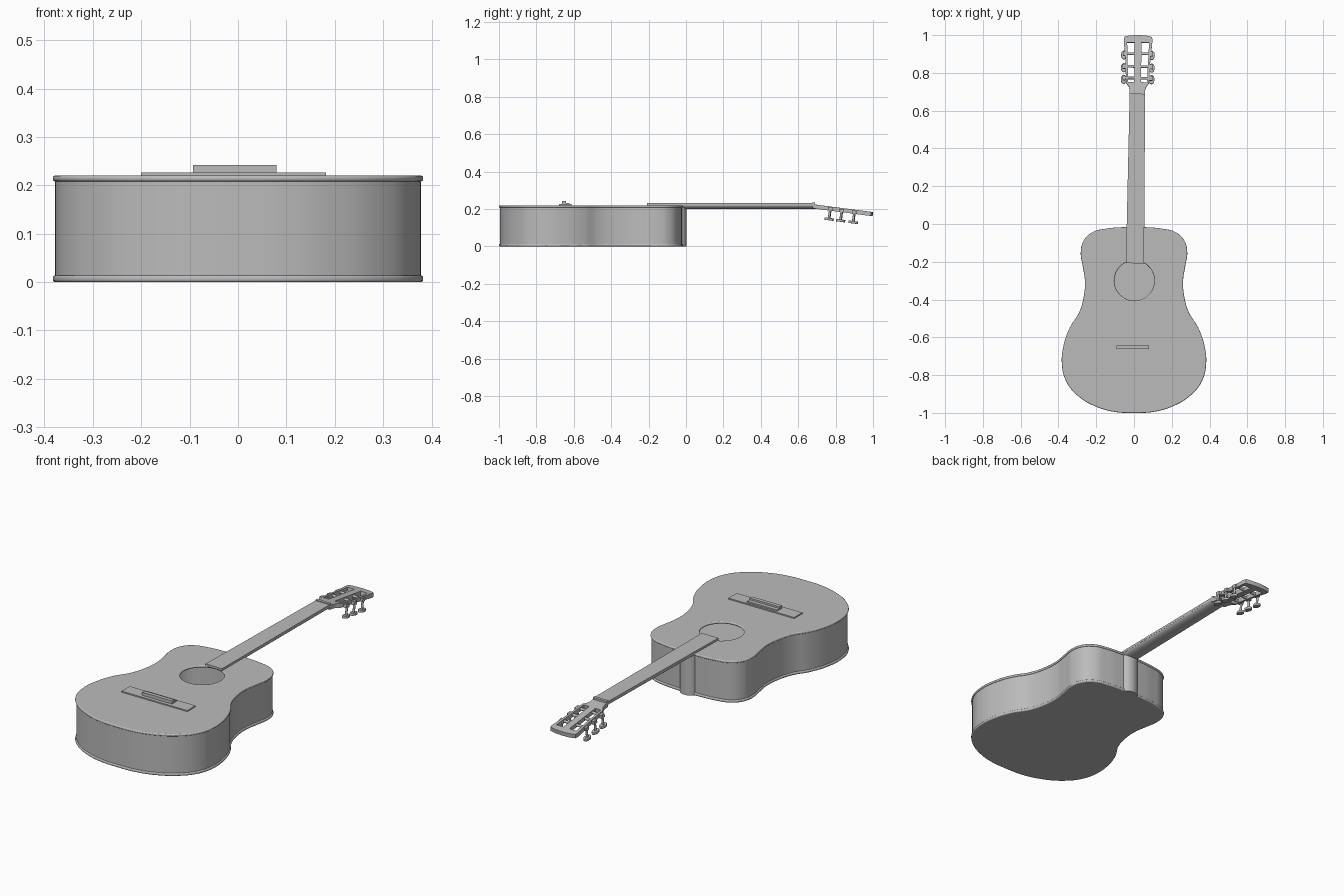
import bpy, bmesh, math
from mathutils import Matrix, Vector

if "Cube" in bpy.data.objects:
    bpy.data.objects.remove(bpy.data.objects["Cube"], do_unlink=True)

grey = bpy.data.materials.new("plain grey")
grey.use_nodes = True
COLOUR = (0.5, 0.5, 0.5, 1)
grey.diffuse_color = COLOUR
grey.node_tree.nodes["Principled BSDF"].inputs["Base Color"].default_value = COLOUR

TURN = -0.0145    # slight sideways lean of the neck
TILT = -0.13      # backward tilt of the headstock
NECK = Matrix.Translation((0.008, 0, 0)) @ Matrix.Rotation(TURN, 4, 'Z')
HEAD = (Matrix.Translation((0.018, 0.69, 0.213)) @ Matrix.Rotation(TURN, 4, 'Z')
        @ Matrix.Rotation(TILT, 4, 'X'))


def smooth(obj):
    bpy.ops.object.select_all(action='DESELECT')
    obj.select_set(True)
    bpy.context.view_layer.objects.active = obj
    bpy.ops.object.shade_smooth_by_angle(angle=math.radians(35))


def plate(name, loops, z0, z1, bevel=0.0, matrix=Matrix()):
    """Flat slab from (points, curved) loops; the inner loops become holes."""
    curve = bpy.data.curves.new(name, 'CURVE')
    curve.dimensions, curve.fill_mode = '2D', 'BOTH'
    curve.resolution_u = 8
    curve.extrude = (z1 - z0) / 2 - bevel
    curve.bevel_depth, curve.bevel_resolution = bevel, 2
    for points, curved in loops:
        spline = curve.splines.new('BEZIER' if curved else 'POLY')
        knots = spline.bezier_points if curved else spline.points
        knots.add(len(points) - 1)
        for knot, (x, y) in zip(knots, points):
            if curved:
                knot.co = (x, y, 0)
                knot.handle_left_type = knot.handle_right_type = 'AUTO'
            else:
                knot.co = (x, y, 0, 1)
        spline.use_cyclic_u = True
    curve.materials.append(grey)
    obj = bpy.data.objects.new(name, curve)
    bpy.context.collection.objects.link(obj)
    obj.matrix_world = matrix @ Matrix.Translation((0, 0, (z0 + z1) / 2))
    bpy.ops.object.select_all(action='DESELECT')
    obj.select_set(True)
    bpy.context.view_layer.objects.active = obj
    bpy.ops.object.convert(target='MESH')
    obj = bpy.context.object
    smooth(obj)
    return obj


def mesh_object(name, bm, matrix=Matrix()):
    bmesh.ops.recalc_face_normals(bm, faces=bm.faces)
    mesh = bpy.data.meshes.new(name)
    bm.to_mesh(mesh)
    bm.free()
    mesh.materials.append(grey)
    obj = bpy.data.objects.new(name, mesh)
    bpy.context.collection.objects.link(obj)
    obj.matrix_world = matrix
    smooth(obj)
    return obj


def box(name, low, high, matrix=Matrix()):
    low, high = Vector(low), Vector(high)
    bm = bmesh.new()
    bmesh.ops.create_cube(bm, size=1)
    bmesh.ops.scale(bm, vec=high - low, verts=bm.verts)
    bmesh.ops.translate(bm, vec=(low + high) / 2, verts=bm.verts)
    return mesh_object(name, bm, matrix)


def rod(name, start, end, radius, matrix=Matrix()):
    start, end = Vector(start), Vector(end)
    axis = end - start
    bm = bmesh.new()
    bmesh.ops.create_cone(bm, cap_ends=True, segments=12, radius1=radius,
                          radius2=radius, depth=axis.length)
    bmesh.ops.transform(bm, verts=bm.verts, matrix=Matrix.Translation((start + end) / 2)
                        @ axis.to_track_quat('Z', 'Y').to_matrix().to_4x4())
    return mesh_object(name, bm, matrix)


def loft(name, sections, matrix=Matrix()):
    """Closed solid joining two matching rings of points."""
    bm = bmesh.new()
    a, b = [[bm.verts.new(p) for p in ring] for ring in sections]
    for i in range(len(a)):
        j = (i + 1) % len(a)
        bm.faces.new((a[i], a[j], b[j], b[i]))
    bm.faces.new(a)
    bm.faces.new(b)
    return mesh_object(name, bm, matrix)


def arc(cx, cy, rx, ry, start, end, count):
    return [(cx + rx * math.cos(t), cy + ry * math.sin(t)) for t in
            (math.radians(start + (end - start) * i / count) for i in range(count + 1))]


# Body outline, mirrored from one half
half = [(0.1, -0.99), (0.2, -0.962), (0.295, -0.905), (0.355, -0.83), (0.377, -0.74),
        (0.367, -0.64), (0.335, -0.55), (0.286, -0.47), (0.262, -0.39), (0.255, -0.3),
        (0.267, -0.22), (0.277, -0.15), (0.262, -0.09), (0.218, -0.048), (0.15, -0.03),
        (0.06, -0.022)]
outline = [(0, -0.995)] + half + [(-x, y) for x, y in reversed(half)]
inner = [(x * 0.97, -0.5 + (y + 0.5) * 0.97) for x, y in outline]
sound_hole = arc(0.002, -0.3, 0.111, 0.111, 0, 352.5, 47)

# Hollow body: back, ribs, and a top with the sound hole
plate("body_back", [(outline, True)], 0, 0.014, 0.005)
plate("body_sides", [(outline, True), (inner, True)], 0.007, 0.214)
plate("body_top", [(outline, True), (sound_hole, False)], 0.208, 0.22, 0.005)

# Heel block where the neck meets the body
heel = arc(0.006, -0.03, 0.045, 0.033, 0, 180, 16)
plate("neck_heel", [(heel, False)], 0, 0.215)

# Bridge
box("bridge_plate", (-0.2, -0.68, 0.218), (0.182, -0.612, 0.226))
box("bridge_ledge", (-0.093, -0.642, 0.224), (0.08, -0.622, 0.233))
box("bridge_saddle", (-0.093, -0.662, 0.224), (0.08, -0.642, 0.242))

# Neck with a rounded underside, and the tapered fretboard above it
def neck_section(y, w):
    return [(x, y, z) for x, z in arc(0, 0.221, w, 0.022, 180, 360, 16)]


def board_section(y, w):
    return [(-w, y, 0.219), (w, y, 0.219), (w, y, 0.231), (-w, y, 0.231)]


loft("neck", [neck_section(-0.03, 0.046), neck_section(0.7, 0.041)], NECK)
loft("fretboard", [board_section(-0.208, 0.048), board_section(0.685, 0.041)], NECK)
box("nut", (-0.041, 0.675, 0.225), (0.041, 0.69, 0.235), NECK)

# Slotted headstock
side = [(0.041, -0.01), (0.041, 0.02), (0.047, 0.038), (0.06, 0.055), (0.062, 0.075),
        (0.066, 0.18), (0.076, 0.285), (0.073, 0.302)]
crown = [(0.045, 0.309), (0, 0.312), (-0.045, 0.309)]
head = side + crown + [(-x, y) for x, y in reversed(side)]


def slot(s):
    return [(s * 0.018, 0.06), (s * 0.05, 0.06), (s * 0.058, 0.272), (s * 0.018, 0.272)]


plate("headstock", [(head, False), (slot(1), False), (slot(-1), False)],
      -0.011, 0.011, 0, HEAD)

# Tuning machines: a roller across each slot, a stem and a winged button
for s, label in ((1, "left"), (-1, "right")):
    for i, y in enumerate((0.083, 0.145, 0.213)):
        tag = f"{label}_{i + 1}"
        rod("string_roller_" + tag, (s * 0.015, y, 0), (s * 0.075, y, 0), 0.007, HEAD)
        box("tuner_housing_" + tag, (s * 0.064, y - 0.012, -0.012),
            (s * 0.08, y + 0.012, 0.006), HEAD)
        rod("tuner_stem_" + tag, (s * 0.074, y, 0), (s * 0.074, y, -0.052), 0.006, HEAD)
        button = arc(s * 0.074, y, 0.013, 0.022, 0, 345, 23)
        plate("tuner_button_" + tag, [(button, False)], -0.063, -0.05, 0.002, HEAD)
